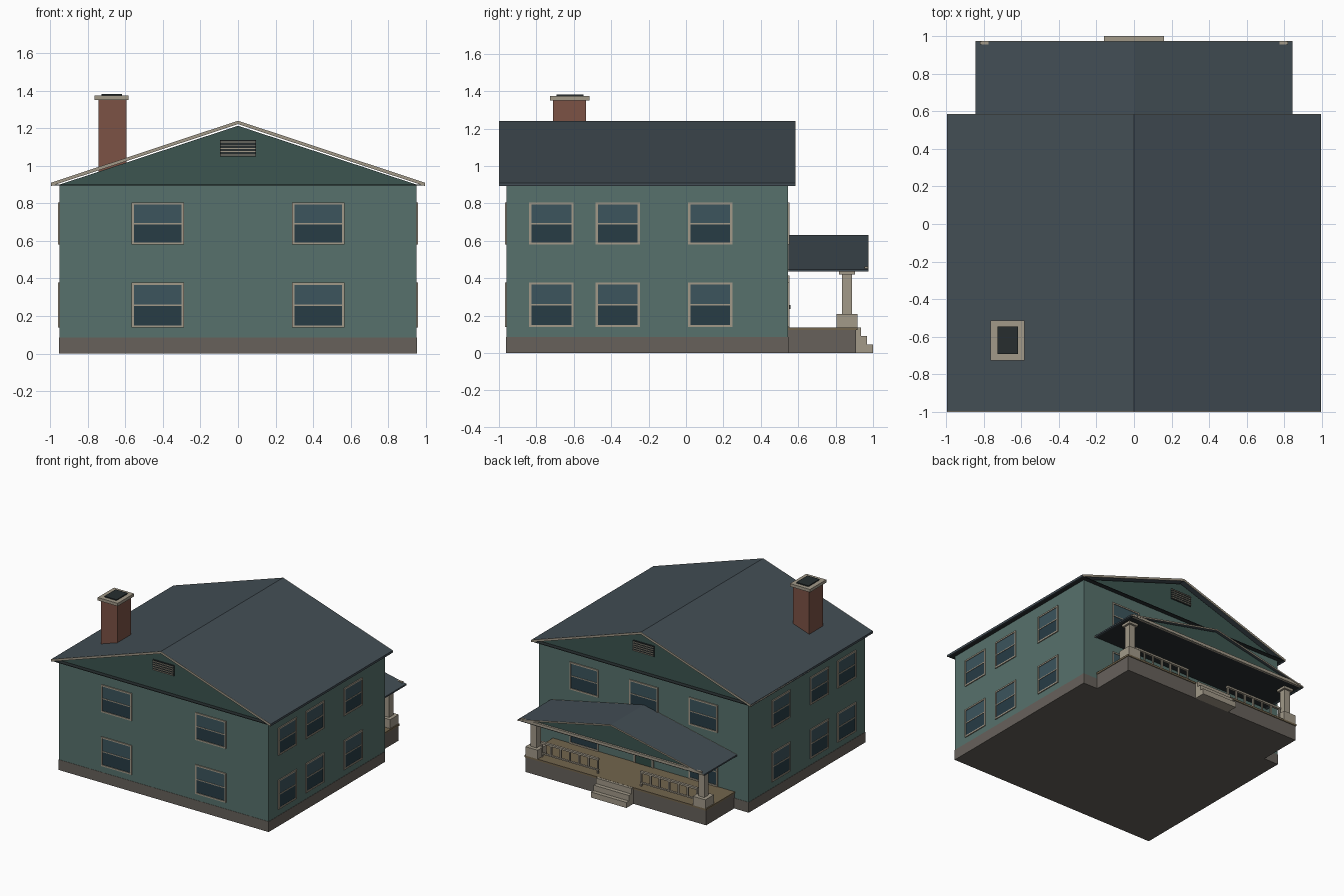
import bpy, bmesh
from math import pi
from mathutils import Matrix, Vector

if "Cube" in bpy.data.objects:
    bpy.data.objects.remove(bpy.data.objects["Cube"])


def material(name, *rgb):
    m = bpy.data.materials.new(name)
    m.diffuse_color = (*rgb, 1)
    m.use_nodes = True
    m.node_tree.nodes["Principled BSDF"].inputs["Base Color"].default_value = m.diffuse_color
    return m


WALL = material("wall_green", .095, .165, .15)
GABLE = material("gable_green", .045, .09, .08)
STONE = material("foundation_stone", .135, .12, .105)
ROOF = material("roof_slate", .055, .075, .09)
TRIM = material("trim_tan", .36, .32, .25)
DARK = material("soffit_dark", .02, .027, .028)
BRICK = material("brick", .2, .085, .06)
DECK = material("deck_wood", .17, .13, .075)
GLASS_UP = material("upper_glass", .045, .09, .11)
GLASS_LOW = material("lower_glass", .02, .045, .06)
DOOR = material("door_green", .03, .07, .06)


def finish(name, bm, mat, matrix=None):
    bmesh.ops.recalc_face_normals(bm, faces=bm.faces)
    me = bpy.data.meshes.new(name)
    bm.to_mesh(me)
    bm.free()
    me.materials.append(mat)
    ob = bpy.data.objects.new(name, me)
    if matrix:
        ob.matrix_world = matrix
    bpy.context.collection.objects.link(ob)
    return ob


def boxes(name, mat, *dims, matrix=None):
    """One object from boxes given as (x0, x1, y0, y1, z0, z1)."""
    bm = bmesh.new()
    for x0, x1, y0, y1, z0, z1 in dims:
        c = Vector((x0 + x1, y0 + y1, z0 + z1)) / 2
        m = Matrix.Translation(c) @ Matrix.Diagonal((x1 - x0, y1 - y0, z1 - z0, 1))
        bmesh.ops.create_cube(bm, size=1, matrix=m)
    return finish(name, bm, mat, matrix)


def prism(name, mat, profile, y0, y1):
    """Extrude an xz profile along y."""
    bm = bmesh.new()
    face = bm.faces.new([bm.verts.new((x, y0, z)) for x, z in profile])
    ext = bmesh.ops.extrude_face_region(bm, geom=[face])
    verts = [g for g in ext["geom"] if isinstance(g, bmesh.types.BMVert)]
    bmesh.ops.translate(bm, verts=verts, vec=(0, y1 - y0, 0))
    return finish(name, bm, mat)


def gable_roof(name, w, y0, y1, eave, ridge, t):
    """Thin two-slope roof with rake boards, eave fascia and flat soffit."""
    chevron = [(-w, eave), (0, ridge), (w, eave), (w, eave - t), (0, ridge - t), (-w, eave - t)]
    prism(name, ROOF, chevron, y0 + .003, y1 - .003)
    prism(name + "_front_rake", TRIM, chevron, y0, y0 + .003)
    prism(name + "_back_rake", TRIM, chevron, y1 - .003, y1)
    boxes(name + "_eave_fascia", TRIM, *[(min(s * w, s * (w - .004)), max(s * w, s * (w - .004)),
          y0, y1, eave - t + .003, eave - .002) for s in (-1, 1)])
    boxes(name + "_soffit", DARK, (-w + .004, w - .004, y0 + .003, y1 - .003, eave - t + .004, eave - t + .008))


# Main body
boxes("walls", WALL, (-.95, .95, -.96, .545, .085, .899))
boxes("foundation", STONE, (-.952, .952, -.962, .547, 0, .085))
gable_roof("main_roof", .995, -1, .585, .91, 1.24, .018)
for label, y in (("front", -.96), ("back", .535)):
    prism(label + "_gable", GABLE, [(-.95, .9), (0, 1.213), (.95, .9)], y, y + .01)

# Wall frames: local x runs along the wall, local -y points outward
FRONT = Matrix.Translation((0, -.96, 0))
BACK = Matrix.Translation((0, .545, 0)) @ Matrix.Rotation(pi, 4, 'Z')
RIGHT = Matrix.Translation((.95, 0, 0)) @ Matrix.Rotation(pi / 2, 4, 'Z')
LEFT = Matrix.Translation((-.95, 0, 0)) @ Matrix.Rotation(-pi / 2, 4, 'Z')


def window(name, wall, u, w, z0, z1):
    a, b, f, mid = u - w / 2, u + w / 2, .012, (z0 + z1) / 2
    boxes(name + "_frame", TRIM,
          (a, a + f, -.008, .005, z0, z1), (b - f, b, -.008, .005, z0, z1),
          (a + f, b - f, -.008, .005, z1 - f, z1), (a + f, b - f, -.008, .005, z0, z0 + f),
          (a + f, b - f, -.006, .005, mid - .004, mid + .004), matrix=wall)
    boxes(name + "_upper_pane", GLASS_UP, (a + f, b - f, -.003, .004, mid, z1 - f), matrix=wall)
    boxes(name + "_lower_pane", GLASS_LOW, (a + f, b - f, -.003, .004, z0 + f, mid), matrix=wall)


for floor, z0, z1 in (("ground", .138, .378), ("upper", .58, .805)):
    for u in (-.427, .427):
        window(floor + "_front_window", FRONT, u, .278, z0, z1)
    for y in (-.72, -.365, .13):
        window(floor + "_right_window", RIGHT, y, .237, z0, z1)
        window(floor + "_left_window", LEFT, -y, .237, z0, z1)
    for u in (-.54, .54) if floor == "ground" else (-.54, 0, .54):
        window(floor + "_back_window", BACK, u, .26, z0, z1)

# Gable vents
for label, wall in (("front", FRONT), ("back", BACK)):
    boxes(label + "_vent", DARK, (-.096, .096, -.008, .005, 1.05, 1.137), matrix=wall)
    boxes(label + "_vent_slats", TRIM, *[(-.094, .094, -.014, -.006, z, z + .005)
          for z in (1.056, 1.073, 1.09, 1.107, 1.124)], matrix=wall)

# Chimney
boxes("chimney", BRICK, (-.743, -.595, -.712, -.535, .93, 1.35))
boxes("chimney_cap", TRIM, (-.764, -.583, -.726, -.515, 1.35, 1.374))
boxes("chimney_flue", DARK, (-.727, -.617, -.692, -.547, 1.374, 1.382))

# Back door
boxes("door", DOOR, (-.075, .075, -.005, .005, .135, .40), matrix=BACK)
boxes("door_frame", TRIM, (-.09, -.075, -.008, .005, .135, .415), (.075, .09, -.008, .005, .135, .415),
      (-.075, .075, -.008, .005, .40, .415), matrix=BACK)
boxes("door_knob", DARK, (.045, .058, -.014, 0, .235, .258), matrix=BACK)

# Porch base, deck and steps
boxes("porch_base", STONE, (-.82, .82, .545, .91, 0, .122))
boxes("porch_deck", DECK, (-.825, .825, .545, .916, .122, .137))
boxes("porch_steps", TRIM, (-.16, .16, .91, 1, 0, .045), (-.16, .16, .91, .968, .045, .09),
      (-.16, .16, .91, .936, .09, .136))

# Porch roof
gable_roof("porch_roof", .845, .545, .975, .447, .63, .012)
prism("porch_gable", GABLE, [(-.80, .44), (0, .612), (.80, .44)], .945, .955)
boxes("porch_beam", TRIM, (-.82, .82, .955, .972, .437, .462))

# Columns and railings on both sides of the steps
for side, s in (("left", -1), ("right", 1)):
    x, y = s * .76, .86
    boxes(side + "_column", TRIM, *[(x - r, x + r, y - r, y + r, z0, z1) for r, z0, z1 in
          ((.056, .137, .21), (.027, .21, .42), (.043, .42, .439))])
    a, b = sorted((s * .19, s * .71))
    boxes(side + "_railing", TRIM, (a, b, y - .01, y + .01, .245, .26), (a, b, y - .008, y + .008, .16, .17),
          *[(a + i * .0845, a + i * .0845 + .013, y - .006, y + .006, .137 if i in (0, 6) else .165, .25)
            for i in range(7)])
